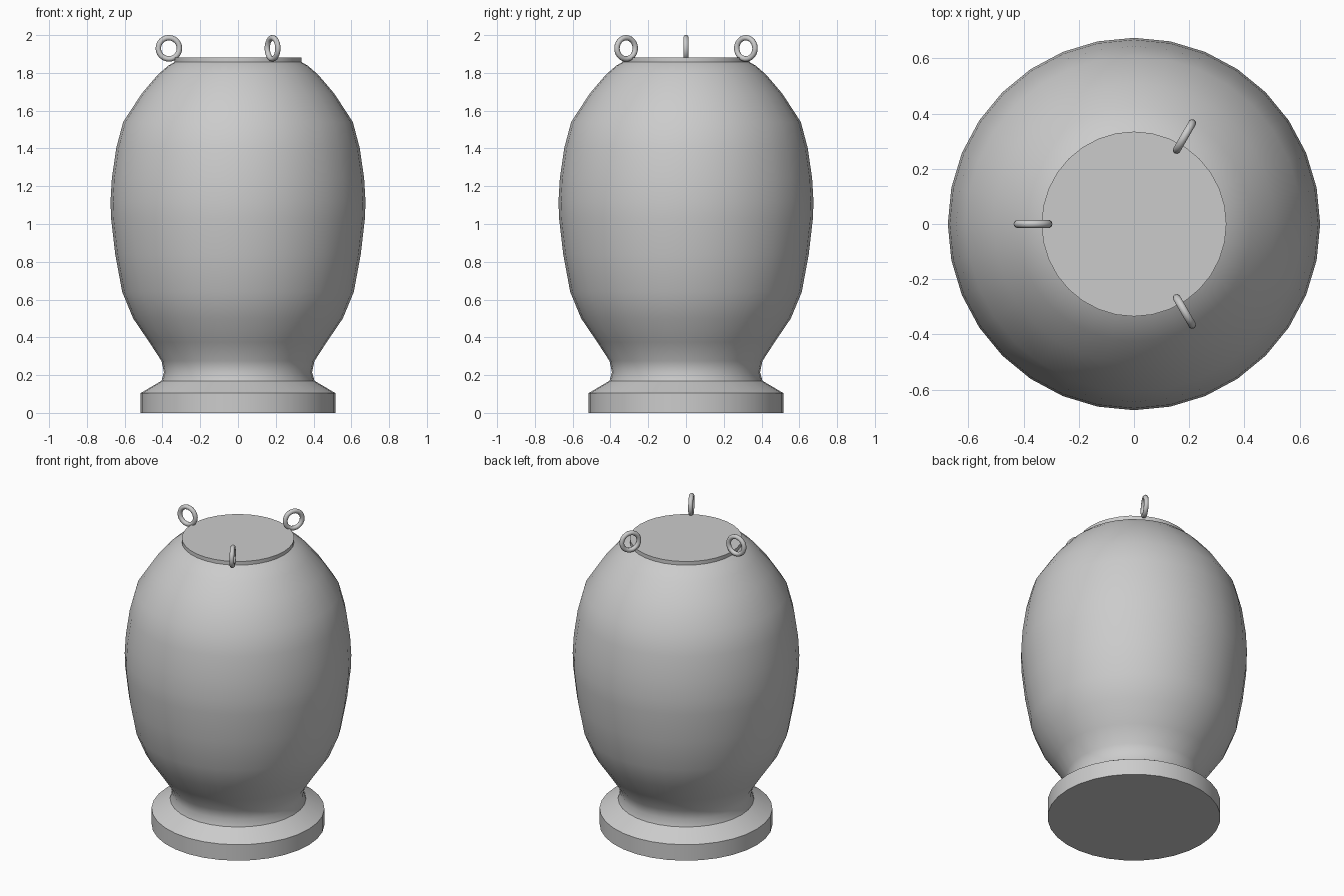
import bpy, bmesh, math

if "Cube" in bpy.data.objects:
    bpy.data.objects.remove(bpy.data.objects["Cube"])

SIDES = 32


def lathe(name, profile, sides):
    # Revolve (radius, z) rings about z, capped at both ends
    bm = bmesh.new()
    rings = [[bm.verts.new((r * math.cos(2 * math.pi * i / sides),
                            r * math.sin(2 * math.pi * i / sides), z))
              for i in range(sides)] for r, z in profile]
    for low, high in zip(rings, rings[1:]):
        for i in range(sides):
            j = (i + 1) % sides
            bm.faces.new((low[i], low[j], high[j], high[i]))
    bm.faces.new(rings[0][::-1])
    bm.faces.new(rings[-1])
    mesh = bpy.data.meshes.new(name)
    bm.to_mesh(mesh)
    bm.free()
    obj = bpy.data.objects.new(name, mesh)
    bpy.context.collection.objects.link(obj)
    return obj


def smooth(obj, angle):
    bpy.ops.object.select_all(action='DESELECT')
    obj.select_set(True)
    bpy.context.view_layer.objects.active = obj
    bpy.ops.object.shade_smooth_by_angle(angle=math.radians(angle))


# Jar body: foot disc, narrow neck, bulging belly, flat closed top
profile = [(0.515, 0), (0.515, 0.105), (0.405, 0.17), (0.392, 0.215),
           (0.405, 0.275), (0.47, 0.375), (0.555, 0.50), (0.613, 0.64),
           (0.65, 0.84), (0.672, 1.03), (0.675, 1.12), (0.668, 1.24),
           (0.645, 1.40), (0.608, 1.54), (0.51, 1.69), (0.425, 1.79),
           (0.37, 1.838), (0.335, 1.858), (0.335, 1.882)]
jar = lathe("jar_body", profile, SIDES)
smooth(jar, 40)

# Three upright rings around the rim, each in a radial plane
for n, deg in enumerate((60, 180, 300)):
    a = math.radians(deg)
    bpy.ops.mesh.primitive_torus_add(
        major_segments=24, minor_segments=10,
        major_radius=0.056, minor_radius=0.0145,
        location=(0.366 * math.cos(a), 0.366 * math.sin(a), 1.93),
        rotation=(math.pi / 2, 0, a))
    ring = bpy.context.object
    ring.name = f"rim_ring_{n + 1}"
    smooth(ring, 60)
